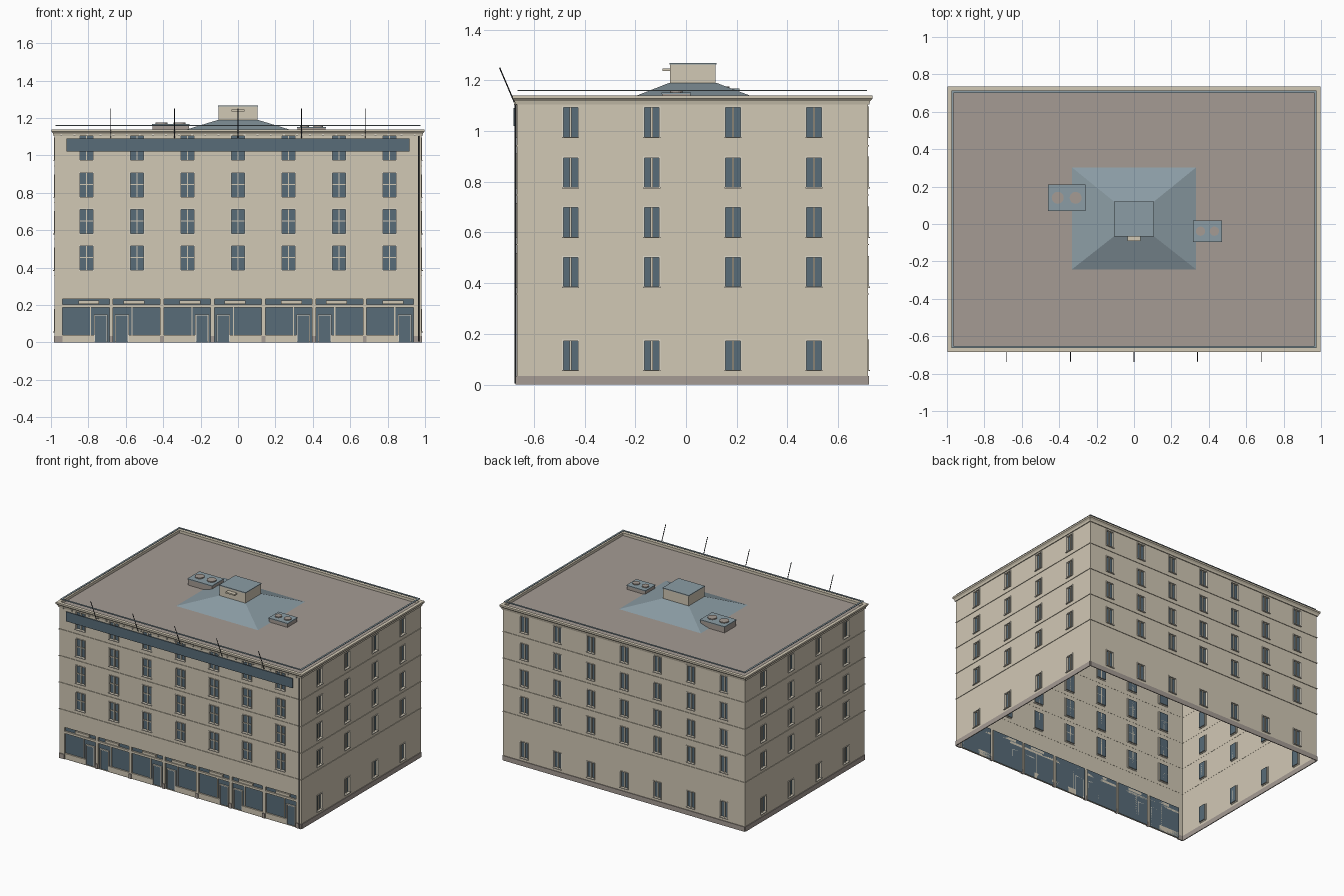
import bpy, bmesh, math
from mathutils import Vector, Matrix

if "Cube" in bpy.data.objects:
    bpy.data.objects.remove(bpy.data.objects["Cube"])

# ---------- palette ----------
def mat(name, c):
    m = bpy.data.materials.new(name)
    m.diffuse_color = (*c, 1)
    m.use_nodes = True
    m.node_tree.nodes["Principled BSDF"].inputs["Base Color"].default_value = m.diffuse_color
    return m

CREAM = mat("cream_stone", (0.64, 0.58, 0.46))
TRIM = mat("pale_trim", (0.74, 0.70, 0.60))
GLASS = mat("blue_glass", (0.098, 0.150, 0.190))
SLATE = mat("slate_metal", (0.260, 0.335, 0.375))
GREY = mat("warm_grey", (0.376, 0.330, 0.296))
DARK = mat("dark_metal", (0.025, 0.030, 0.035))

S, F, B = 0.98, -0.667, 0.717      # half width, front y, back y
CY = (F + B) / 2
HY = (B - F) / 2
ROOF = 1.12

# local frames: u along the wall, d outward, z up
SIDES = {
    "front": lambda u, d, z: (u, F - d, z),
    "back": lambda u, d, z: (-u, B + d, z),
    "right": lambda u, d, z: (S + d, CY + u, z),
    "left": lambda u, d, z: (-S - d, CY - u, z),
}
WORLD = lambda x, y, z: (x, y, z)

def finish(name, bm, *mats):
    bmesh.ops.remove_doubles(bm, verts=bm.verts, dist=1e-5)
    me = bpy.data.meshes.new(name)
    bm.to_mesh(me)
    bm.free()
    for m in mats:
        me.materials.append(m)
    ob = bpy.data.objects.new(name, me)
    bpy.context.collection.objects.link(ob)
    return ob

def box(bm, P, a0, a1, b0, b1, z0, z1):
    vs = [bm.verts.new(P(a, b, z)) for z in (z0, z1)
          for a, b in ((a0, b0), (a1, b0), (a1, b1), (a0, b1))]
    fs = [bm.faces.new([vs[i] for i in q]) for q in
          ((0, 3, 2, 1), (4, 5, 6, 7), (0, 1, 5, 4), (1, 2, 6, 5), (2, 3, 7, 6), (3, 0, 4, 7))]
    bmesh.ops.recalc_face_normals(bm, faces=fs)

def boxes(name, m, items):
    bm = bmesh.new()
    for it in items:
        box(bm, *it)
    return finish(name, bm, m)

def ring(name, m, profile, closed=True):
    """Sweep an (outward offset, z) profile around the building outline."""
    bm = bmesh.new()
    loops = [[bm.verts.new((sx * (S + d), CY + sy * (HY + d), z)) for d, z in profile]
             for sx, sy in ((-1, -1), (1, -1), (1, 1), (-1, 1))]
    n = len(profile)
    for i in range(4):
        a, b = loops[i], loops[(i + 1) % 4]
        for j in range(n if closed else n - 1):
            k = (j + 1) % n
            bm.faces.new((a[j], b[j], b[k], a[k]))
    bmesh.ops.recalc_face_normals(bm, faces=bm.faces)
    return finish(name, bm, m)

def wall(name, P, half, holes, depth=0.012):
    """Wall sheet with recessed glazed openings (u0, u1, z0, z1)."""
    bm = bmesh.new()
    us = sorted({-half, half, *(round(h[i], 4) for h in holes for i in (0, 1))})
    zs = sorted({0, ROOF, *(round(h[i], 4) for h in holes for i in (2, 3))})
    def quad(pts, mi):
        bm.faces.new([bm.verts.new(P(*p)) for p in pts]).material_index = mi
    for u0, u1 in zip(us, us[1:]):
        for z0, z1 in zip(zs, zs[1:]):
            u, z = (u0 + u1) / 2, (z0 + z1) / 2
            cut = any(h[0] < u < h[1] and h[2] < z < h[3] for h in holes)
            d = -depth if cut else 0
            quad([(u0, d, z0), (u1, d, z0), (u1, d, z1), (u0, d, z1)], int(cut))
    for u0, u1, z0, z1 in holes:
        c = [(u0, z0), (u1, z0), (u1, z1), (u0, z1)]
        for (a, b), (e, f) in zip(c, c[1:] + c[:1]):
            quad([(a, 0, b), (e, 0, f), (e, -depth, f), (a, -depth, b)], 0)
    return finish(name, bm, CREAM, GLASS)

# ---------- walls, windows ----------
COLS7 = [0.27 * k for k in range(-3, 4)]
COLS4 = [-0.48, -0.16, 0.16, 0.48]
LEVELS = [0.387, 0.583, 0.779, 0.977]
BAYS = [0.271 * k for k in range(-3, 4)]
BW, BH = 0.125, 0.232

for side, P in SIDES.items():
    front = side == "front"
    cols = COLS4 if side in ("left", "right") else COLS7
    half = HY if side in ("left", "right") else S
    hw, h = (0.036, 0.128) if front else (0.029, 0.115)
    rows = LEVELS if front else [0.058] + LEVELS
    wins = [(u - hw, u + hw, z, z + h) for u in cols for z in rows]
    shops = [(u - BW, u + BW, 0, BH) for u in BAYS] if front else []
    wall(side + "_wall", P, half, wins + shops)
    # surrounds and glazing bars
    frames, bars = [], []
    t, o = 0.005, 0.004
    for u0, u1, z0, z1 in wins:
        um, zm = (u0 + u1) / 2, z0 + (z1 - z0) * 0.52
        frames += [(P, u0 - t, u0, -0.003, o, z0 - t, z1 + t), (P, u1, u1 + t, -0.003, o, z0 - t, z1 + t),
                   (P, u0, u1, -0.003, o, z1, z1 + t), (P, u0 - t, u1 + t, -0.003, o * 2, z0 - t, z0)]
        bars.append((P, um - 0.004, um + 0.004, -0.012, -0.005, z0, z1))
        if front:
            bars.append((P, u0, u1, -0.012, -0.006, zm - 0.003, zm + 0.003))
    boxes(side + "_window_surrounds", TRIM, frames)
    boxes(side + "_window_bars", CREAM, bars)
    # plinth
    if front:
        edges = [-S] + [u + s * BW for u in BAYS for s in (-1, 1)] + [S]
        boxes("pillar_feet", GREY, [(P, a, b, -0.001, 0.006, 0, 0.035)
                                    for a, b in zip(edges[::2], edges[1::2])])
    else:
        boxes(side + "_plinth", GREY, [(P, -half, half, -0.001, 0.005, 0, 0.035)])

# ---------- shopfronts ----------
P = SIDES["front"]
sills, door_frames, doors, lamps = [], [], [], []
for i, u in enumerate(BAYS):
    s = 1 if i % 2 == 0 else -1                  # door side alternates
    d0, d1 = sorted((u + s * 0.042, u + s * 0.115))
    w0, w1 = (u - BW, d0) if s > 0 else (d1, u + BW)
    sills += [(P, w0, w1, -0.012, -0.002, 0, 0.04),
              (P, u - BW, u + BW, -0.012, 0.0, 0.187, 0.203)]
    bar = u - s * 0.0 + s * 0.025
    sills.append((P, bar - 0.003, bar + 0.003, -0.012, -0.005, 0.04, 0.187))
    door_frames += [(P, d0, d0 + 0.006, -0.012, -0.002, 0, 0.15),
                    (P, d1 - 0.006, d1, -0.012, -0.002, 0, 0.15),
                    (P, d0, d1, -0.012, -0.002, 0.144, 0.15)]
    doors.append((P, d0 + 0.006, d1 - 0.006, -0.012, -0.008, 0.006, 0.144))
    c = u + s * 0.015
    lamps.append((P, c - 0.056, c + 0.056, -0.012, 0.0, 0.207, 0.225))
boxes("shop_sills", CREAM, sills)
boxes("shop_door_frames", TRIM, door_frames)
boxes("shop_doors", GLASS, doors)
boxes("shop_sign_panels", CREAM, lamps)

# ---------- string courses, cornice, roof ----------
for k, z in enumerate((0.355, 0.55, 0.745, 0.94)):
    ring(f"string_course_{k + 1}", CREAM, [(-0.001, z), (0.004, z), (0.004, z + 0.005), (-0.001, z + 0.005)])
ring("cornice", CREAM, [(-0.001, 1.105), (0.006, 1.105), (0.009, 1.118), (0.018, 1.128),
                        (0.018, 1.14), (-0.006, 1.14), (-0.006, 1.119)])
ring("roof_rail", SLATE, [(-0.016, 1.158), (-0.003, 1.158), (-0.003, 1.162), (-0.016, 1.162)])
boxes("dentils", TRIM, [(P, x - 0.005, x + 0.005, 0, 0.011, 1.103, 1.114)
                        for x in [-0.945 + 0.07 * k for k in range(28)]])
boxes("roof_deck", GREY, [(WORLD, -S, S, F, B, ROOF - 0.002, ROOF + 0.001)])

# sloped skirt under the penthouse
bm = bmesh.new()
lo = [bm.verts.new((x, y, ROOF)) for x, y in ((-.335, -.245), (.335, -.245), (.335, .305), (-.335, .305))]
hi = [bm.verts.new((x, y, 1.19)) for x, y in ((-.107, -.066), (.107, -.066), (.107, .12), (-.107, .12))]
for i in range(4):
    j = (i + 1) % 4
    bm.faces.new((lo[i], lo[j], hi[j], hi[i]))
bm.faces.new(hi)
finish("roof_skirt", bm, SLATE)

boxes("penthouse", CREAM, [(WORLD, -0.104, 0.104, -0.063, 0.117, 1.188, 1.262)])
boxes("penthouse_cap", SLATE, [(WORLD, -0.107, 0.107, -0.066, 0.12, 1.262, 1.268)])
boxes("penthouse_vent", CREAM, [(WORLD, -0.035, 0.035, -0.092, -0.06, 1.236, 1.246)])

# ---------- rooftop fan units ----------
def cylinder(bm, a, b, r, n):
    a, b = Vector(a), Vector(b)
    M = Matrix.Translation((a + b) / 2) @ (b - a).to_track_quat('Z', 'Y').to_matrix().to_4x4()
    bmesh.ops.create_cone(bm, cap_ends=True, segments=n, radius1=r, radius2=r,
                          depth=(b - a).length, matrix=M)

for name, x0, x1, y0, y1, top in (("left", -0.46, -0.26, 0.07, 0.21, 1.168),
                                  ("right", 0.315, 0.47, -0.097, 0.02, 1.152)):
    boxes(name + "_fan_unit", GREY, [(WORLD, x0 + .003, x1 - .003, y0 + .003, y1 - .003, ROOF, top - 0.006)])
    boxes(name + "_fan_unit_lid", SLATE, [(WORLD, x0, x1, y0, y1, top - 0.006, top)])
    bm = bmesh.new()
    for f in (0.26, 0.74):
        x, y = x0 + (x1 - x0) * f, (y0 + y1) / 2
        cylinder(bm, (x, y, top - 0.002), (x, y, top + 0.007), (x1 - x0) * 0.16, 20)
    finish(name + "_fans", bm, GREY)

# ---------- front fittings ----------
boxes("sign_board", GLASS, [(P, -0.917, 0.917, 0.008, 0.014, 1.02, 1.09)])
bm = bmesh.new()
for x in (-0.68, -0.34, 0, 0.34, 0.68):
    cylinder(bm, (x, F - 0.002, 1.095), (x, -0.735, 1.25), 0.0025, 6)
finish("flag_poles", bm, DARK)
bm = bmesh.new()
cylinder(bm, (0.966, F - 0.005, 0.005), (0.966, F - 0.005, 1.105), 0.004, 8)
finish("downpipe", bm, DARK)
